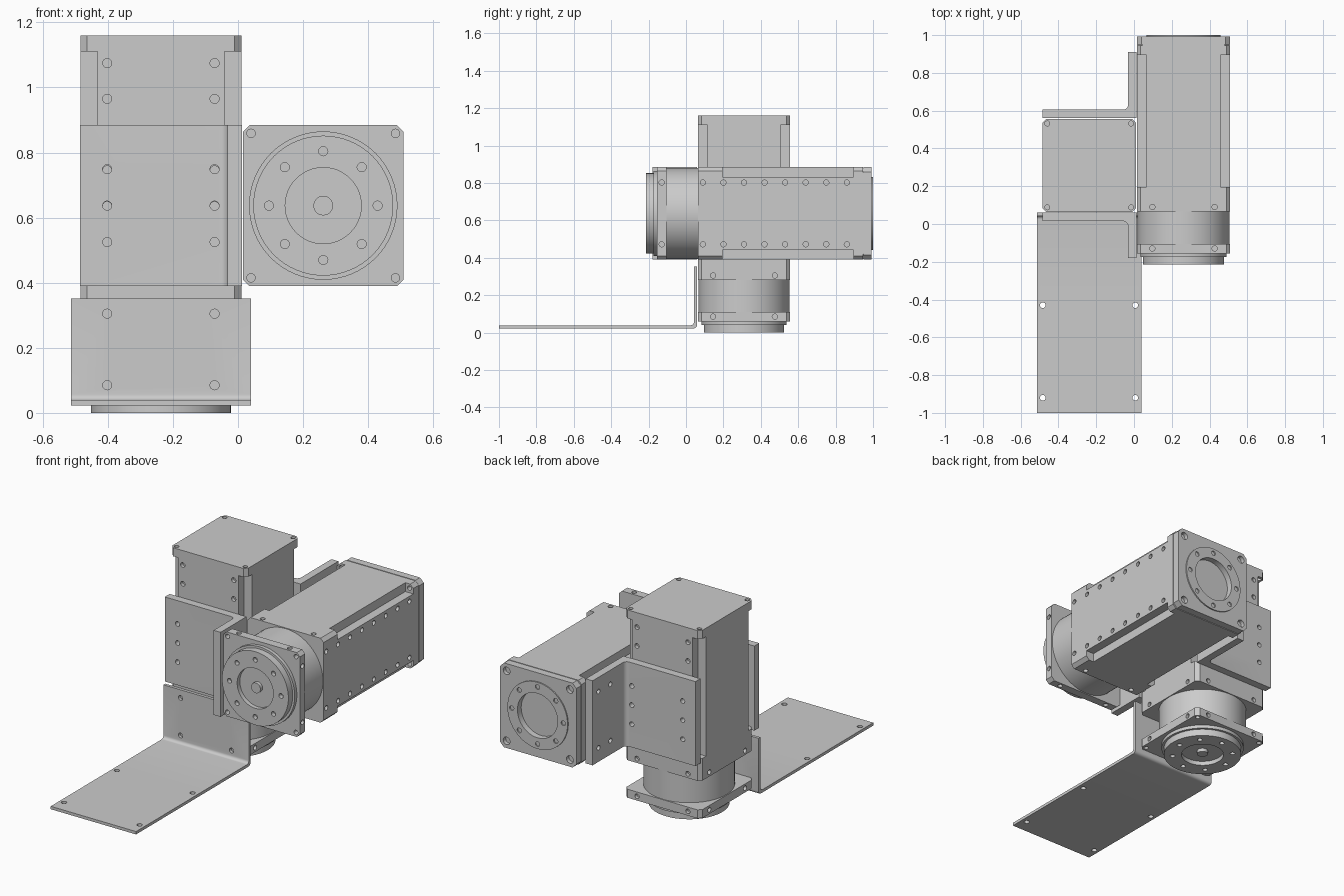
import bpy, bmesh, math
from mathutils import Matrix, Vector

if "Cube" in bpy.data.objects:
    bpy.data.objects.remove(bpy.data.objects["Cube"])

H = 0.247                      # half width of an actuator
SIGNS = [(a, b) for a in (-1, 1) for b in (-1, 1)]


def finish(name, bm):
    bmesh.ops.recalc_face_normals(bm, faces=bm.faces)
    me = bpy.data.meshes.new(name)
    bm.to_mesh(me)
    bm.free()
    ob = bpy.data.objects.new(name, me)
    bpy.context.collection.objects.link(ob)
    return ob


def prism(name, pts, axis, a, b):
    """Closed profile extruded along z (points are x, y) or x (points are y, z)."""
    bm = bmesh.new()
    co = (lambda p: (p[0], p[1], a)) if axis == 'z' else (lambda p: (a, p[0], p[1]))
    f = bm.faces.new([bm.verts.new(co(p)) for p in pts])
    g = bmesh.ops.extrude_face_region(bm, geom=[f])
    d = Vector((0, 0, b - a)) if axis == 'z' else Vector((b - a, 0, 0))
    bmesh.ops.translate(bm, vec=d, verts=[v for v in g['geom'] if isinstance(v, bmesh.types.BMVert)])
    return finish(name, bm)


def add_cyl(bm, c, r, depth, axis='z', n=16):
    rot = {'z': Matrix(), 'x': Matrix.Rotation(math.pi / 2, 4, 'Y'),
           'y': Matrix.Rotation(math.pi / 2, 4, 'X')}[axis]
    bmesh.ops.create_cone(bm, cap_ends=True, segments=n, radius1=r, radius2=r,
                          depth=depth, matrix=Matrix.Translation(c) @ rot)


def disc(name, r, a, b):
    bm = bmesh.new()
    add_cyl(bm, (0, 0, (a + b) / 2), r, b - a, n=64)
    return finish(name, bm)


def cut(ob, bm):
    """Subtract everything in bm from the object."""
    cutter = finish("cutter", bm)
    m = ob.modifiers.new("cut", 'BOOLEAN')
    m.operation, m.solver, m.object = 'DIFFERENCE', 'EXACT', cutter
    dg = bpy.context.evaluated_depsgraph_get()
    me = bpy.data.meshes.new_from_object(ob.evaluated_get(dg))
    ob.modifiers.clear()
    ob.data = me
    bpy.data.objects.remove(cutter)


def drill(ob, holes):
    bm = bmesh.new()
    for h in holes:
        add_cyl(bm, *h)
    cut(ob, bm)


def square(h, c=0.02):
    return [(-h + c, -h), (h - c, -h), (h, -h + c), (h, h - c),
            (h - c, h), (-h + c, h), (-h, h - c), (-h, -h + c)]


def side_holes(z, axes):
    out = []
    for s, t in SIGNS:
        if 'y' in axes:
            out.append(((s * 0.165, t * H, z), 0.014, 0.04, 'y'))
        if 'x' in axes:
            out.append(((t * H, s * 0.165, z), 0.014, 0.04, 'x'))
    return out


def bolt_circle(z, depth):
    return [((0.167 * math.cos(k * math.pi / 4), 0.167 * math.sin(k * math.pi / 4), z), 0.014, depth)
            for k in range(8)]


def actuator(prefix, M, end_plate=False):
    """Actuator along local z, output disc at z = 0."""
    parts = []
    # housing with notched long corners
    body = prism(prefix + "_housing", square(H), 'z', 0.28, 1.16)
    bm = bmesh.new()
    for s, t in SIGNS:
        bmesh.ops.create_cube(bm, size=1, matrix=Matrix.Translation((s * (H + 0.048), t * (H + 0.048), 0.76))
                              @ Matrix.Diagonal((0.2, 0.2, 0.70, 1)))
    cut(body, bm)
    holes = side_holes(0.305, 'xy')
    for k in range(1, 8):
        holes += side_holes(0.305 + 0.11 * k, 'y')
    holes += [((s * 0.222, t * 0.222, 1.135), 0.013, 0.1) for s, t in SIGNS]
    drill(body, holes)
    parts.append(body)
    # gear drum
    parts.append(disc(prefix + "_gear_drum", 0.243, 0.11, 0.28))
    # front flange
    fl = prism(prefix + "_flange", square(H), 'z', 0.06, 0.11)
    drill(fl, side_holes(0.085, 'xy') + [((s * 0.222, t * 0.222, 0.06), 0.013, 0.06) for s, t in SIGNS])
    parts.append(fl)
    # output disc with recess, bolt circle and hub
    parts.append(disc(prefix + "_output_collar", 0.228, 0.04, 0.06))
    out = disc(prefix + "_output_disc", 0.215, 0, 0.04)
    drill(out, bolt_circle(0, 0.05) + [((0, 0, 0), 0.117, 0.05, 'z', 48)])
    parts.append(out)
    parts.append(disc(prefix + "_output_hub", 0.03, 0.005, 0.04))
    # rear mounting plate
    if end_plate:
        pl = prism(prefix + "_rear_plate", square(H, 0.025), 'z', 1.165, 1.208)
        drill(pl, [((s * 0.205, t * 0.205, 1.21), 0.022, 0.05) for s, t in SIGNS]
              + [((0, 0, 1.21), 0.13, 0.06, 'z', 48)])
        gap = prism(prefix + "_rear_gasket", square(H - 0.004, 0.025), 'z', 1.16, 1.165)
        ring = disc(prefix + "_rear_ring", 0.195, 1.20, 1.215)
        drill(ring, bolt_circle(1.215, 0.02) + [((0, 0, 1.21), 0.13, 0.06, 'z', 48)])
        parts += [pl, gap, ring]
    for p in parts:
        p.matrix_world = M


actuator("vertical_actuator", Matrix.Translation((-0.237, 0.31, 0)))
actuator("horizontal_actuator", Matrix(((0, 1, 0, 0.262), (0, 0, 1, -0.215), (1, 0, 0, 0.637), (0, 0, 0, 1))), True)


def fillet(cx, cy, r, a0, a1, n=6):
    return [(cx + r * math.cos(math.radians(a0 + (a1 - a0) * k / n)),
             cy + r * math.sin(math.radians(a0 + (a1 - a0) * k / n))) for k in range(n + 1)]


# corner brackets joining the actuators
prof = lambda end: ([(-0.485, 0.56), (0.013, 0.56), (0.013, end), (-0.032, end)]
                    + fillet(-0.057, 0.63, 0.025, 0, -90) + [(-0.485, 0.605)])
for name, flip, end, arm_ys in (("rear_bracket", False, 0.91, (0.745, 0.855)),
                                ("front_bracket", True, 0.80, (-0.135,))):
    pts = prof(end)
    if flip:
        pts = [(x, 0.62 - y) for x, y in pts]
    ob = prism(name, pts, 'z', 0.39, 0.885)
    yc = 0.0375 if flip else 0.5825
    drill(ob, [((x, yc, z), 0.014, 0.08, 'y') for x in (-0.402, -0.072) for z in (0.525, 0.637, 0.749)]
          + [((-0.01, y, z), 0.014, 0.08, 'x') for y in arm_ys for z in (0.472, 0.802)])

# bent foot plate
foot = prism("foot_plate", [(-1, 0.022)] + fillet(0.04, 0.042, 0.02, -90, 0)
             + [(0.06, 0.352), (0.043, 0.352)] + fillet(0.025, 0.057, 0.018, 0, -90)
             + [(-1, 0.039)], 'x', -0.513, 0.04)
drill(foot, [((x, y, 0.03), 0.015, 0.08) for x in (-0.483, 0.007) for y in (-0.43, -0.92)]
      + [((x, 0.05, z), 0.014, 0.06, 'y') for x in (-0.402, -0.072) for z in (0.085, 0.305)])

# smooth round surfaces, keep edges sharp
for ob in bpy.context.collection.objects:
    ob.select_set(True)
    bpy.context.view_layer.objects.active = ob
bpy.ops.object.shade_smooth_by_angle(angle=math.radians(30))
